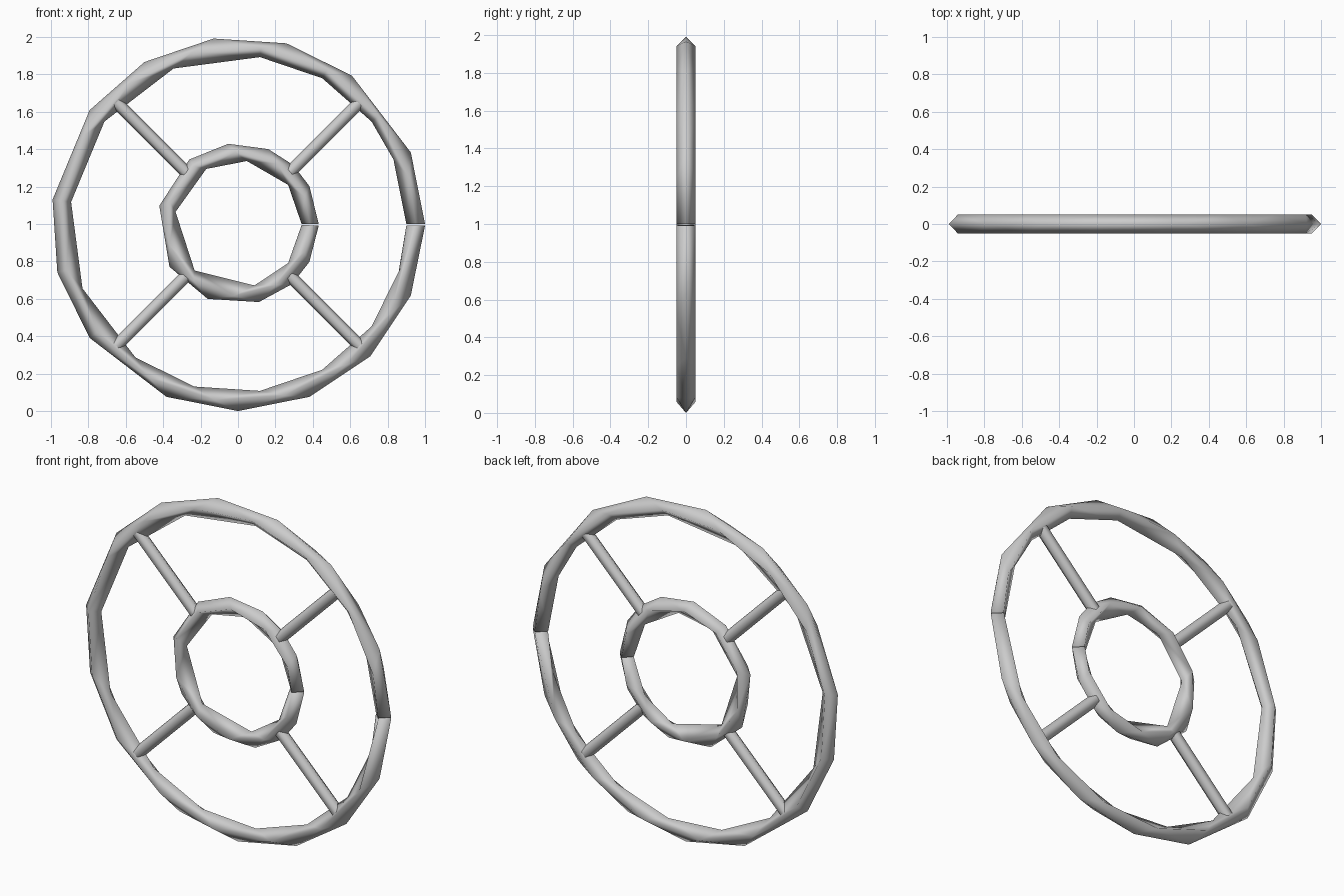
import bpy, bmesh, math
from mathutils import Vector

if "Cube" in bpy.data.objects:
    bpy.data.objects.remove(bpy.data.objects["Cube"])

grey = bpy.data.materials.new("light grey")
grey.diffuse_color = (0.6, 0.6, 0.6, 1)
grey.use_nodes = True
grey.node_tree.nodes["Principled BSDF"].inputs["Base Color"].default_value = grey.diffuse_color


def finish(bm, name):
    bmesh.ops.recalc_face_normals(bm, faces=bm.faces)
    for f in bm.faces:
        f.smooth = True
    me = bpy.data.meshes.new(name)
    bm.to_mesh(me)
    bm.free()
    me.materials.append(grey)
    ob = bpy.data.objects.new(name, me)
    bpy.context.collection.objects.link(ob)
    return ob


def faceted_ring(name, tracks):
    """Diamond-section ring: each track is (radius, y, angles); neighbours are zipped with triangles."""
    bm = bmesh.new()
    lines = []
    for r, y, angles in tracks:
        lines.append([(a, bm.verts.new((r * math.cos(math.radians(a)), y,
                                        1 + r * math.sin(math.radians(a))))) for a in angles])
    for k, A in enumerate(lines):
        B = lines[(k + 1) % len(lines)]
        i = j = 0
        while i < len(A) - 1 or j < len(B) - 1:
            step_a = j == len(B) - 1 or (i < len(A) - 1 and A[i + 1][0] <= B[j + 1][0])
            if step_a:
                bm.faces.new((A[i][1], A[i + 1][1], B[j][1]))
                i += 1
            else:
                bm.faces.new((A[i][1], B[j + 1][1], B[j][1]))
                j += 1
    # ends at the small split
    for e in (0, -1):
        bm.faces.new([l[e][1] for l in lines])
    return finish(bm, name)


END = 359.5
# outer rim
faceted_ring("outer_rim", [
    (1.0, 0, [0, 22.5, 52.5, 75, 97.5, 120, 142.5, 172.5, 195, 217.5, 247.5,
              270, 292.5, 315, 337.5, END]),
    (0.95, -0.05, [0] + [15 + 22.5 * i for i in range(15)] + [END]),
    (0.9, 0, [0, 22.5, 37.5, 60, 82.5, 112.5, 142.5, 172.5, 202.5, 232.5, 255,
              277.5, 300, 322.5, 345, END]),
    (0.95, 0.05, [0] + [15 + 22.5 * i for i in range(15)] + [END]),
])

# inner hub ring
faceted_ring("hub_ring", [
    (0.432, 0, [0, 28, 47, 68, 97, 127, 167, 212, 248, 285, 312, 332, END - 0.5]),
    (0.385, -0.05, [0] + [22 + 35 * i for i in range(10)] + [END - 0.5]),
    (0.34, 0, [0, 38, 82, 120, 169, 227, 285, 322, END - 0.5]),
    (0.385, 0.05, [0] + [22 + 35 * i for i in range(10)] + [END - 0.5]),
])

# four diagonal spokes
for n, ang in enumerate((45, 135, 225, 315)):
    d = Vector((math.cos(math.radians(ang)), 0, math.sin(math.radians(ang))))
    side = Vector((-d.z, 0, d.x))
    bm = bmesh.new()
    loops = []
    for r in (0.39, 0.93):
        c = d * r + Vector((0, 0, 1))
        loops.append([bm.verts.new(c + side * 0.034 * math.cos(math.pi * k / 3)
                                   + Vector((0, 0.034 * math.sin(math.pi * k / 3), 0)))
                      for k in range(6)])
    for k in range(6):
        m = (k + 1) % 6
        bm.faces.new((loops[0][k], loops[0][m], loops[1][m], loops[1][k]))
    finish(bm, "spoke_%d" % (n + 1))
